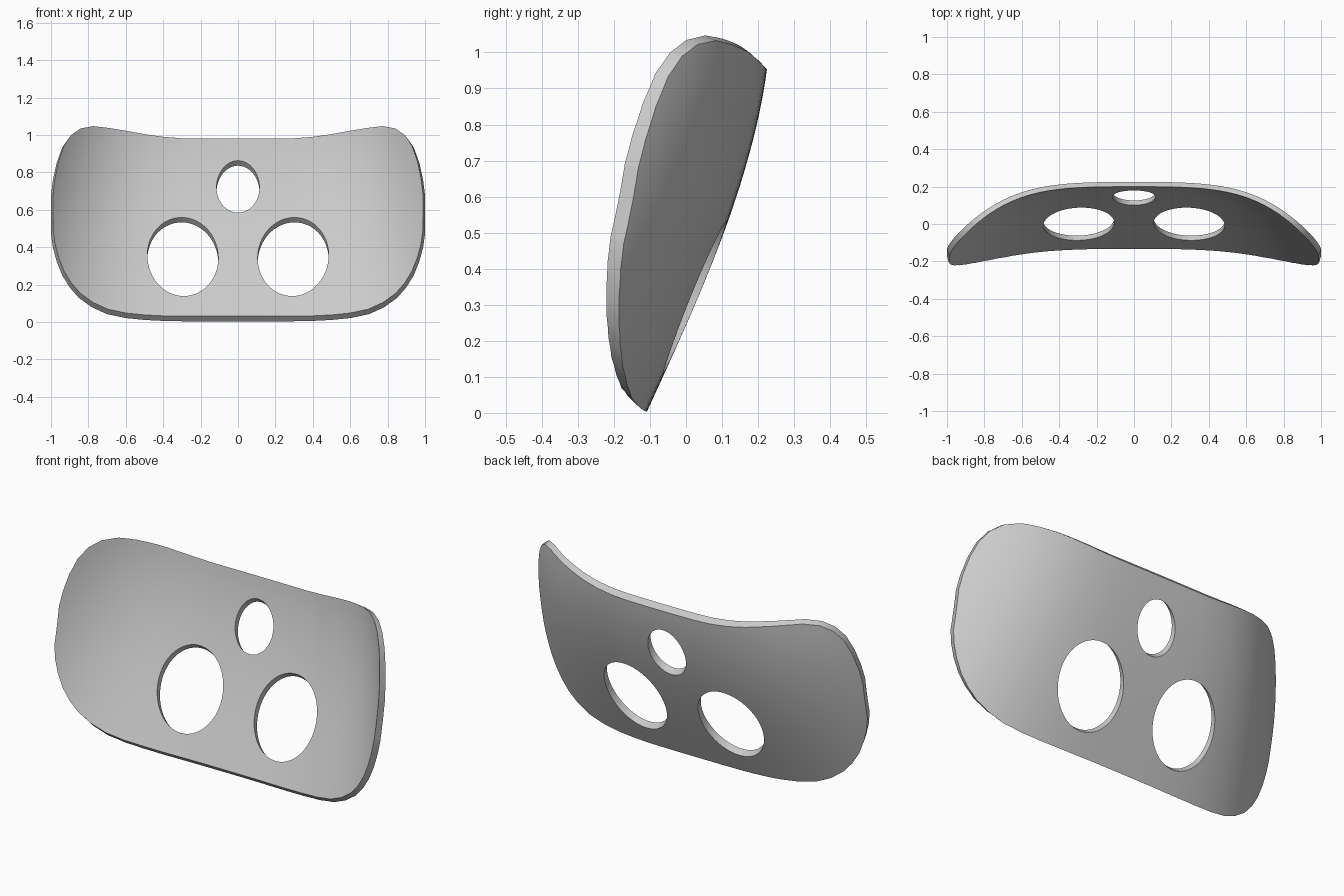
import bpy
import bmesh
from math import cos, sin, pi
from mathutils import Vector

cube = bpy.data.objects.get("Cube")
if cube:
    bpy.data.objects.remove(cube, do_unlink=True)

# Half outline: (x, lower edge, upper edge)
OUTLINE = [
    (0, .004, .98), (.2, .004, .98), (.3, .004, .982), (.4, .006, .99),
    (.5, .011, 1.004), (.6, .021, 1.022), (.7, .042, 1.038), (.78, .078, 1.047),
    (.85, .128, 1.034), (.9, .185, 1.0), (.94, .25, .943), (.97, .325, .86),
    (.99, .40, .77), (1.0, .47, .69),
]
ROWS = 24


def back_y(x, z):
    """Depth of the back skin: leaning curve with swept-forward sides."""
    centre = -.11 + .46 * z - .12 * z ** 3
    return centre - .345 * abs(x) ** 3.4 * (.57 + .43 * z)


def thickness(x, z):
    """Offset from the back skin to the front skin."""
    return Vector((-.012 * x ** 3, -.025 - .012 * x ** 4, .027 - .02 * x * x * z))


def columns():
    """Outline columns over the full width, each span split in two."""
    half = []
    for a, b in zip(OUTLINE, OUTLINE[1:]):
        half += [a, tuple((p + q) / 2 for p, q in zip(a, b))]
    half.append(OUTLINE[-1])
    return [(-x, lo, hi) for x, lo, hi in reversed(half[1:])] + half


def make_object(name, bm):
    bmesh.ops.recalc_face_normals(bm, faces=bm.faces)
    mesh = bpy.data.meshes.new(name)
    bm.to_mesh(mesh)
    bm.free()
    obj = bpy.data.objects.new(name, mesh)
    bpy.context.collection.objects.link(obj)
    return obj


# Curved plate: two skins joined by a rim
bm = bmesh.new()
back, front = [], []
for x, lo, hi in columns():
    hi -= thickness(x, hi).z
    back_col, front_col = [], []
    for r in range(ROWS + 1):
        z = lo + (hi - lo) * r / ROWS
        p = Vector((x, back_y(x, z), z))
        back_col.append(bm.verts.new(p))
        front_col.append(bm.verts.new(p + thickness(x, z)))
    back.append(back_col)
    front.append(front_col)
last = len(back) - 1
for i in range(last):
    for skin in (back, front):
        for r in range(ROWS):
            bm.faces.new((skin[i][r], skin[i + 1][r], skin[i + 1][r + 1], skin[i][r + 1]))
    for r in (0, ROWS):
        bm.faces.new((back[i][r], back[i + 1][r], front[i + 1][r], front[i][r]))
for i in (0, last):
    for r in range(ROWS):
        bm.faces.new((back[i][r], back[i][r + 1], front[i][r + 1], front[i][r]))
plate = make_object("curved_plate", bm)

# Oval hole cutters, slanted along the plate thickness
bm = bmesh.new()
SIDES = 48
for cx, cz, rx, rz in ((-.295, .345, .19, .21), (.295, .345, .19, .21), (0, .72, .115, .14)):
    d = thickness(cx, cz)
    slope = .46 - .36 * cz * cz
    centre = Vector((cx, back_y(cx, cz - d.z) + d.y, cz))
    rings = []
    for reach in (-4, 3):
        ring = []
        for k in range(SIDES):
            a = 2 * pi * k / SIDES
            dz = rz * sin(a)
            ring.append(bm.verts.new(centre + Vector((rx * cos(a), slope * dz, dz)) + d * reach))
        rings.append(ring)
        bm.faces.new(ring)
    for k in range(SIDES):
        n = (k + 1) % SIDES
        bm.faces.new((rings[0][k], rings[0][n], rings[1][n], rings[1][k]))
cutter = make_object("hole_cutter", bm)
cutter.hide_render = True

# Cut the holes
bpy.ops.object.select_all(action='DESELECT')
plate.select_set(True)
bpy.context.view_layer.objects.active = plate
cut = plate.modifiers.new("holes", 'BOOLEAN')
cut.operation = 'DIFFERENCE'
cut.solver = 'EXACT'
cut.object = cutter
bpy.ops.object.modifier_apply(modifier=cut.name)
bpy.data.objects.remove(cutter, do_unlink=True)

# Plain grey finish
grey = bpy.data.materials.new("light_grey")
grey.use_nodes = True
colour = (.6, .6, .6, 1)
grey.diffuse_color = colour
grey.node_tree.nodes["Principled BSDF"].inputs["Base Color"].default_value = colour
plate.data.materials.clear()
plate.data.materials.append(grey)
bpy.ops.object.shade_smooth_by_angle(angle=.6)
